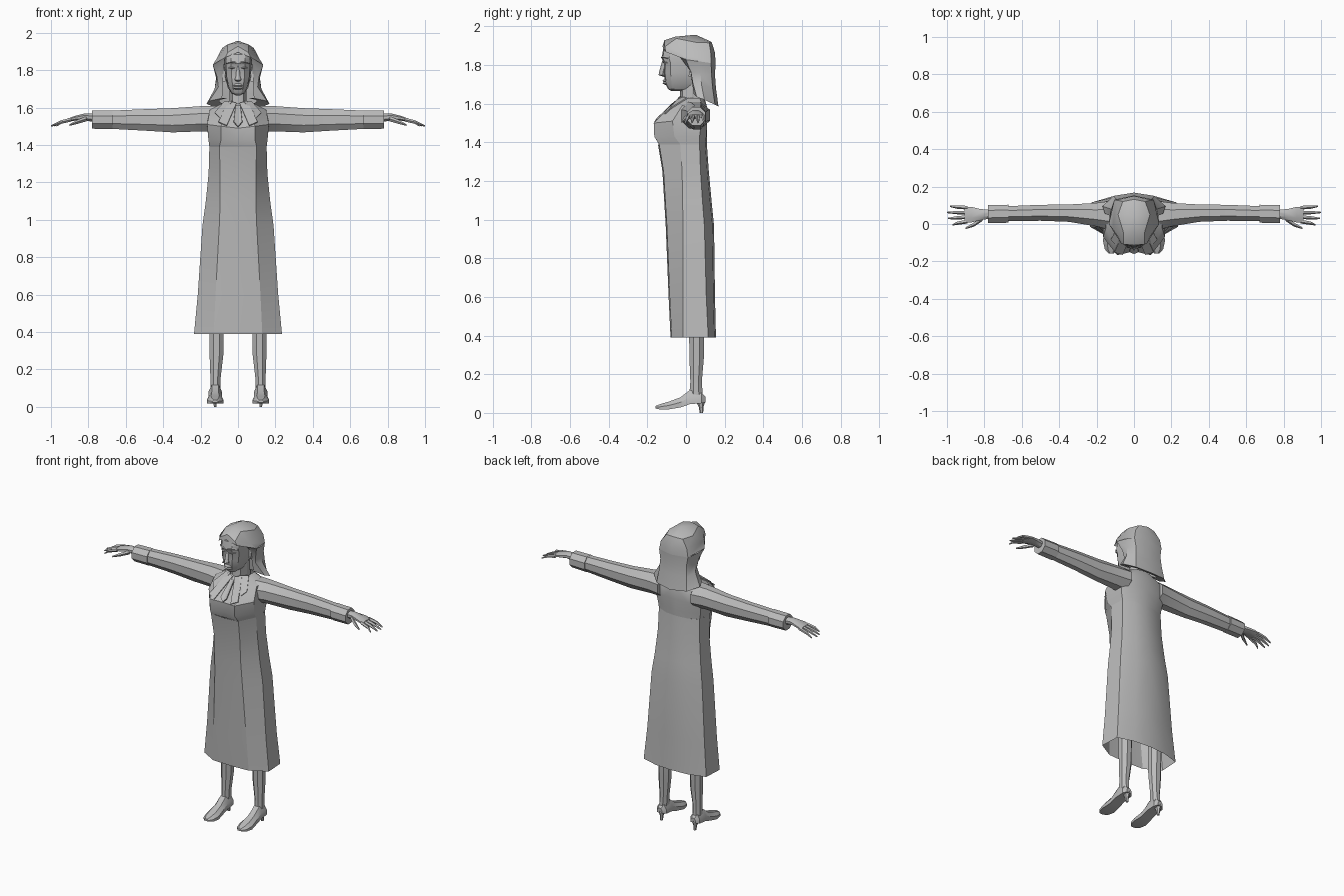
import bpy, bmesh, math
from mathutils import Vector

grey = bpy.data.materials.new("light_grey")
grey.diffuse_color = (0.5, 0.5, 0.5, 1)


def finish(name, bm, mirror=True, angle=30):
    bmesh.ops.remove_doubles(bm, verts=bm.verts, dist=0.0005)
    bmesh.ops.recalc_face_normals(bm, faces=bm.faces)
    me = bpy.data.meshes.new(name)
    bm.to_mesh(me)
    bm.free()
    ob = bpy.data.objects.new(name, me)
    bpy.context.collection.objects.link(ob)
    me.materials.append(grey)
    if mirror:
        m = ob.modifiers.new("mirror", 'MIRROR')
        m.use_clip = True
    bpy.ops.object.select_all(action='DESELECT')
    ob.select_set(True)
    bpy.context.view_layer.objects.active = ob
    bpy.ops.object.shade_smooth_by_angle(angle=math.radians(angle))
    return ob


def loft(name, rings, closed=True, caps=(True, True), flip=False):
    """Skin a list of equally long point rings; every part is mirrored over x = 0."""
    bm = bmesh.new()
    vs = [[bm.verts.new(p) for p in r] for r in rings]
    n = len(rings[0])
    for a, b in zip(vs, vs[1:]):
        for i in range(n if closed else n - 1):
            j = (i + 1) % n
            bm.faces.new((a[i], a[j], b[j], b[i]))
    if caps[0] and closed:
        bm.faces.new(vs[0])
    if caps[1] and closed:
        bm.faces.new(vs[-1])
    bmesh.ops.remove_doubles(bm, verts=bm.verts, dist=0.0005)
    bmesh.ops.recalc_face_normals(bm, faces=bm.faces)
    if flip:
        bmesh.ops.reverse_faces(bm, faces=bm.faces)
    return finish(name, bm)


def xring(x, yc, zc, ry, rz, n=8):
    return [(x, yc + ry * math.cos(math.tau * (i + .5) / n),
             zc + rz * math.sin(math.tau * (i + .5) / n)) for i in range(n)]


def zring(xc, yc, z, rx, ry, n=8):
    return [(xc + rx * math.cos(math.tau * (i + .5) / n),
             yc + ry * math.sin(math.tau * (i + .5) / n), z) for i in range(n)]


def tube(name, path, n=5):
    """Tapered tube through (x, y, z, radius) points running outwards in x."""
    return loft(name, [xring(x, y, z, r, r, n) for x, y, z, r in path])


# dress: z, half width, front y, bust corner x, side y, back corner y, back y
dress = [
    (0.39, .235, -.08, .13, -.015, .115, .155),
    (0.60, .215, -.09, .12, -.015, .105, .150),
    (0.97, .190, -.105, .10, -.015, .095, .145),
    (1.10, .172, -.113, .095, -.018, .085, .132),
    (1.25, .157, -.122, .095, -.02, .075, .118),
    (1.39, .153, -.145, .10, -.03, .070, .108),
]
loft("dress", [[(0, f, z), (c, f + .006, z), (w, s, z), (w * .97, b, z), (w * .5, k - .008, z), (0, k, z)]
               for z, w, f, c, s, b, k in dress], closed=False)

# chest with bust and sloping shoulders
chest = [
    [(0, -.14, 1.39), (.10, -.139, 1.39), (.153, -.03, 1.39), (.148, .07, 1.39), (.076, .10, 1.39), (0, .108, 1.39)],
    [(0, -.142, 1.43), (.09, -.164, 1.43), (.158, -.06, 1.43), (.155, .07, 1.43), (.08, .105, 1.43), (0, .108, 1.43)],
    [(0, -.145, 1.49), (.09, -.167, 1.50), (.165, -.07, 1.51), (.165, .08, 1.50), (.09, .11, 1.50), (0, .11, 1.50)],
    [(0, -.09, 1.56), (.08, -.09, 1.58), (.15, -.02, 1.59), (.155, .09, 1.58), (.09, .11, 1.58), (0, .11, 1.58)],
    [(0, -.035, 1.62), (.035, -.025, 1.63), (.07, .02, 1.63), (.07, .07, 1.63), (.04, .09, 1.63), (0, .095, 1.63)],
]
loft("chest", chest, closed=False)

# sleeves
loft("sleeve", [xring(*r) for r in (
    (.12, .045, 1.54, .085, .075), (.20, .050, 1.54, .068, .073), (.35, .058, 1.532, .050, .070),
    (.50, .060, 1.534, .046, .062), (.69, .055, 1.535, .043, .052))])
loft("cuff", [xring(*r) for r in (
    (.67, .055, 1.535, .052, .054), (.78, .053, 1.535, .052, .052), (.78, .053, 1.54, .030, .028))])

# hands
loft("hand", [xring(*r) for r in (
    (.77, .053, 1.545, .026, .024), (.82, .05, 1.55, .032, .020),
    (.87, .05, 1.543, .045, .014), (.905, .05, 1.534, .046, .010))])
for i, (y, tip, length) in enumerate(((.014, -.004, .97), (.038, .030, .995), (.062, .062, 1.0), (.088, .095, .985))):
    tube("finger_%d" % (i + 1), [(.89, y, 1.536, .011), (.945, (y + tip) / 2, 1.523, .010),
                                 (length, tip, 1.502, .004)])
tube("thumb", [(.81, .03, 1.54, .014), (.855, -.002, 1.525, .012), (.90, -.022, 1.507, .005)])

# legs
loft("leg", [zring(*r) for r in (
    (.115, .055, .60, .045, .045), (.115, .055, .40, .041, .042), (.115, .055, .28, .040, .040),
    (.120, .052, .16, .030, .032), (.122, .052, .07, .028, .040))])

# shoes: y, half width, sole z, upper z
shoe = [(.100, .018, .055, .085), (.080, .034, .050, .105), (.020, .036, .045, .118),
        (-.03, .036, .028, .080), (-.09, .044, .018, .058), (-.135, .034, .018, .045), (-.157, .014, .022, .036)]
loft("shoe", [[(.122 - w, y, lo), (.122 - w, y, (lo + hi) / 2), (.122 - w * .5, y, hi),
               (.122 + w * .5, y, hi), (.122 + w, y, (lo + hi) / 2), (.122 + w, y, lo)] for y, w, lo, hi in shoe])
loft("heel", [zring(.122, .076, .065, .024, .026, 6), zring(.122, .078, .03, .011, .012, 6),
              zring(.122, .080, 0, .008, .009, 6)])

# neck
loft("neck", [[(0, y0, z), (.03, y0 + .012, z), (.045, .03, z), (.03, y1, z), (0, y1, z)]
              for z, y0, y1 in ((1.60, -.035, .09), (1.65, -.03, .08), (1.74, -.035, .08))], closed=False)

# head: z, half width, front y, cheek y, back y
head = [(1.665, .012, -.075, -.068, -.03), (1.675, .034, -.092, -.072, .02), (1.705, .054, -.108, -.075, .06),
        (1.76, .068, -.115, -.08, .09), (1.81, .072, -.113, -.08, .11), (1.835, .074, -.126, -.088, .12),
        (1.885, .072, -.118, -.075, .12), (1.93, .05, -.07, -.05, .09)]
loft("head", [[(0, f, z), (w * .5, f + .006, z), (w * .88, c, z), (w, .0, z), (w * .8, b * .8, z), (0, b, z)]
              for z, w, f, c, b in head], closed=False)

# face details
loft("nose", [[(0, y, z), (w, y + .02, z), (0, y + .045, z)] for z, y, w in
              ((1.738, -.112, .012), (1.748, -.142, .018), (1.765, -.139, .012), (1.825, -.122, .007))], closed=False)
loft("lips", [[(0, y, z), (.014, y + .004, z), (.026, y + .018, z)] for z, y in
              ((1.697, -.106), (1.705, -.122), (1.712, -.115), (1.718, -.122), (1.728, -.112))], closed=False)
loft("eyebrow", [[(x, y, z), (x, y - .006, z + .005), (x, y, z + .010)] for x, y, z in
                 ((.012, -.125, 1.834), (.038, -.121, 1.839), (.063, -.092, 1.832))], closed=False)
loft("eye", [[(x, y, 1.812 - h), (x, y - .006, 1.812), (x, y, 1.812 + h)] for x, y, h in
             ((.017, -.114, .001), (.036, -.110, .007), (.055, -.088, .001))], closed=False)
loft("ear", [[(.066, .02, 1.74 + h), (.082, .012 + d, 1.74 + h), (.084, .045 + d, 1.74 + h), (.07, .05, 1.74 + h)]
             for h, d in ((0, 0), (.04, .01), (.075, .01))])

# hair cap, swept from the parting to the back of the head
apex = (0, .05, 1.957)
cap = [
    [apex] * 5,
    [(0, -.055, 1.947), (.055, -.05, 1.938), (.085, .05, 1.918), (.06, .12, 1.915), (0, .132, 1.92)],
    [(0, -.112, 1.928), (.055, -.110, 1.895), (.112, -.03, 1.865), (.095, .128, 1.865), (0, .150, 1.865)],
    [(0, -.122, 1.895), (.068, -.105, 1.868), (.135, .0, 1.828), (.105, .13, 1.81), (0, .153, 1.81)],
]
loft("hair_cap", cap, closed=False)
# hanging hair, open at the front and flaring onto the shoulders
hang = [
    [(.07, -.05, 1.868), (.135, .0, 1.828), (.128, .06, 1.82), (.105, .13, 1.81), (0, .153, 1.81)],
    [(.078, .02, 1.79), (.112, .025, 1.765), (.117, .075, 1.76), (.095, .132, 1.75), (0, .150, 1.75)],
    [(.080, .03, 1.72), (.105, .035, 1.71), (.125, .08, 1.70), (.10, .138, 1.68), (0, .155, 1.68)],
    [(.085, .04, 1.65), (.155, .055, 1.635), (.168, .095, 1.62), (.11, .150, 1.595), (0, .168, 1.585)],
    [(.06, .05, 1.65), (.10, .065, 1.64), (.10, .085, 1.63), (.07, .115, 1.615), (0, .12, 1.61)],
]
loft("hanging_hair", hang, closed=False)


# collar: layered pointed plates around the throat, with a narrow bow in the middle
def plate(name, pts, thick=.006):
    bm = bmesh.new()
    f = bm.faces.new([bm.verts.new(p) for p in pts])
    f.normal_update()
    off = f.normal * thick
    top = bmesh.ops.extrude_face_region(bm, geom=[f])["geom"]
    for v in top:
        if isinstance(v, bmesh.types.BMVert):
            v.co += off
    return finish(name, bm)


plate("collar_wing", [(.03, -.035, 1.637), (.075, .005, 1.632), (.125, -.085, 1.575), (.095, -.115, 1.545)])
plate("collar_leaf", [(.008, -.045, 1.625), (.05, -.03, 1.635), (.105, -.152, 1.525), (.06, -.165, 1.505)])
plate("collar_bow", [(0, -.058, 1.615), (.013, -.062, 1.61), (.022, -.152, 1.525), (0, -.160, 1.50)])
